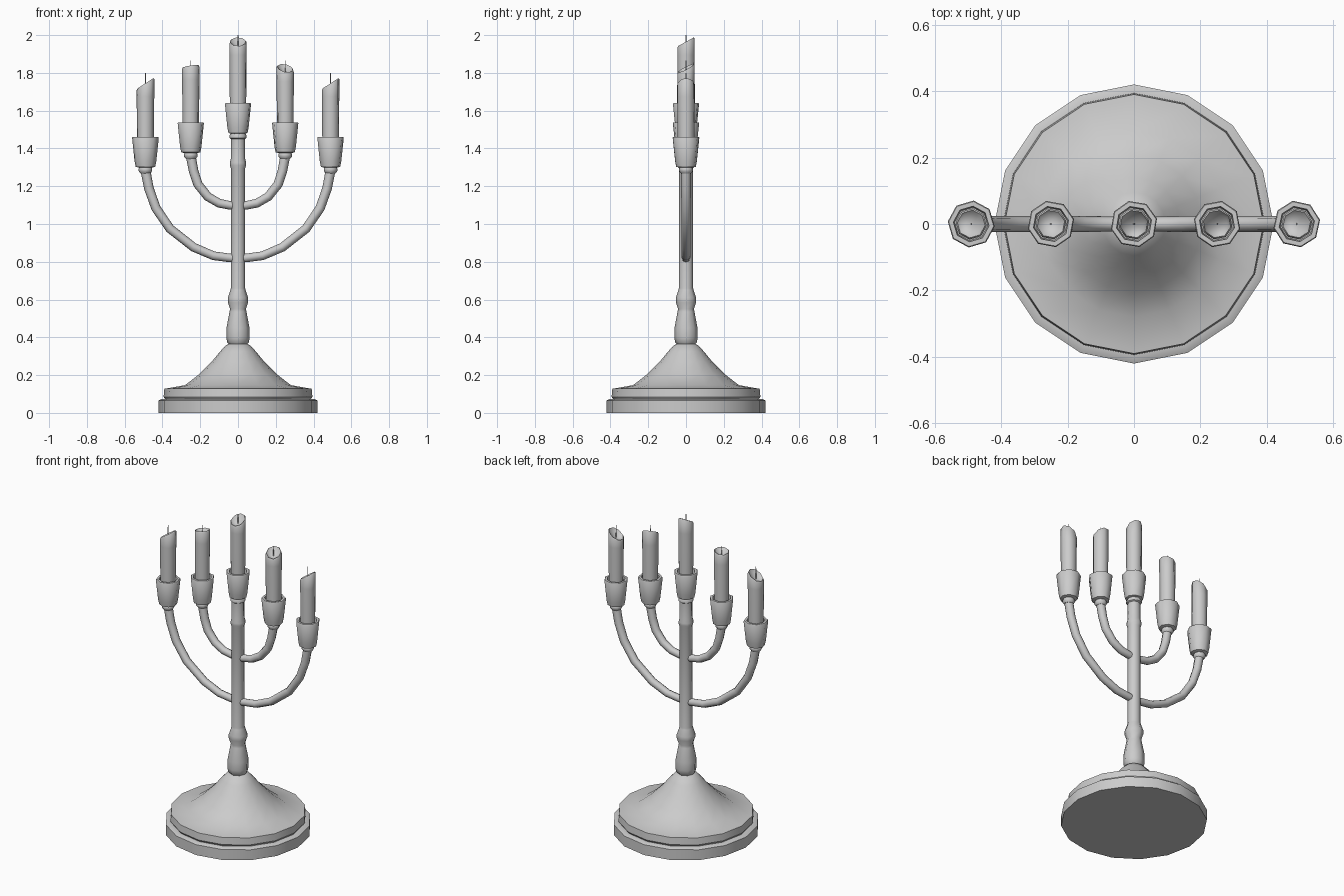
import bpy, bmesh
from math import sin, cos, radians, tau
from mathutils import Vector

cube = bpy.data.objects.get("Cube")
if cube:
    bpy.data.objects.remove(cube, do_unlink=True)

GREY = (0.6, 0.6, 0.6, 1)
metal = bpy.data.materials.new("plain grey")
metal.use_nodes = True
metal.diffuse_color = GREY
metal.node_tree.nodes["Principled BSDF"].inputs["Base Color"].default_value = GREY


def skin(name, rings, smooth=50):
    """Join rings of points into a capped, smooth-shaded tube."""
    bm = bmesh.new()
    loops = [[bm.verts.new(p) for p in ring] for ring in rings]
    n = len(loops[0])
    for a, b in zip(loops, loops[1:]):
        for i in range(n):
            j = (i + 1) % n
            bm.faces.new((a[i], a[j], b[j], b[i]))
    bm.faces.new(loops[0][::-1])
    bm.faces.new(loops[-1])
    bmesh.ops.recalc_face_normals(bm, faces=bm.faces)
    mesh = bpy.data.meshes.new(name)
    bm.to_mesh(mesh)
    bm.free()
    mesh.materials.append(metal)
    obj = bpy.data.objects.new(name, mesh)
    bpy.context.collection.objects.link(obj)
    bpy.ops.object.select_all(action='DESELECT')
    obj.select_set(True)
    bpy.context.view_layer.objects.active = obj
    bpy.ops.object.shade_smooth_by_angle(angle=radians(smooth))
    return obj


def circle(x, r, z, sides, turn=0.0, slope=(0, 0)):
    """Horizontal ring whose height tilts by slope across its radius."""
    pts = []
    for i in range(sides):
        a = tau * i / sides + radians(turn)
        u, v = r * cos(a), r * sin(a)
        pts.append((x + u, v, z + slope[0] * u + slope[1] * v))
    return pts


def lathe(name, profile, sides, x=0.0, z=0.0, turn=0.0, smooth=50):
    return skin(name, [circle(x, r, z + h, sides, turn) for r, h in profile], smooth)


# Stepped round foot with flared top
lathe("base", [(.42, 0), (.42, .066), (.405, .073), (.386, .073), (.394, .085),
               (.39, .128), (.375, .13), (.28, .147), (.205, .205), (.14, .27),
               (.095, .325), (.062, .36), (.04, .366)], 16, smooth=32)

# Turned central stem
lathe("stem", [(.04, .355), (.058, .375), (.062, .40), (.061, .45), (.045, .535),
               (.042, .55), (.054, .585), (.054, .61), (.04, .65), (.038, .66),
               (.038, 1.295), (.043, 1.31), (.043, 1.325), (.038, 1.345),
               (.037, 1.45), (.045, 1.455), (.045, 1.47), (.035, 1.485)], 8)


def arm(name, side, path):
    """Round tube swept along a path in the xz plane."""
    pts = [Vector((side * x, 0, z)) for x, z in path]
    rings = []
    for i, p in enumerate(pts):
        t = (pts[min(i + 1, len(pts) - 1)] - pts[max(i - 1, 0)]).normalized()
        across = Vector((-t.z, 0, t.x))
        r = .022 + .004 * i / (len(pts) - 1)
        rings.append([p + r * (across * cos(a) + Vector((0, 1, 0)) * sin(a))
                      for a in (tau * k / 8 for k in range(8))])
    skin(name, rings)


OUTER = [(0, .82), (.04, .82), (.13, .832), (.235, .877), (.36, .975),
         (.435, 1.085), (.472, 1.19), (.49, 1.285)]
INNER = [(0, 1.098), (.04, 1.098), (.1, 1.11), (.16, 1.145), (.212, 1.21),
         (.235, 1.28), (.25, 1.36)]
for label, side in (("left", 1), ("right", -1)):
    arm(label + "_outer_arm", side, OUTER)
    arm(label + "_inner_arm", side, INNER)


def holder(name, x, z, turn, top, slope, wick):
    """Collar, cup, unevenly melted candle and wick at one position."""
    if x:
        lathe(name + "_collar", [(.026, -.03), (.036, -.018), (.036, -.006), (.03, .008)],
              8, x, z)
    lathe(name + "_cup", [(.035, 0), (.052, .005), (.058, .035), (.071, .158),
                          (.068, .163), (.054, .163), (.05, .13)], 8, x, z, turn, 55)
    rings = [circle(x, .044, z + .11, 8, turn), circle(x, .047, top - .07, 8, turn)]
    for r, drop in ((.047, .008), (.042, 0), (.033, .012), (.012, .022)):
        rings.append(circle(x, r, top - drop, 8, turn, slope))
    skin(name + "_candle", rings)
    lathe(name + "_wick", [(.003, top - .03), (.002, wick)], 5, x)


holder("centre", 0, 1.477, 13, 1.965, (0, .55), 2.0)
holder("left_inner", .25, 1.375, -12, 1.825, (-.2, .5), 1.865)
holder("right_inner", -.25, 1.375, 12, 1.835, (.15, -.1), 1.865)
holder("left_outer", .49, 1.298, 10, 1.745, (.65, 0), 1.80)
holder("right_outer", -.49, 1.298, -6, 1.745, (.65, 0), 1.80)
